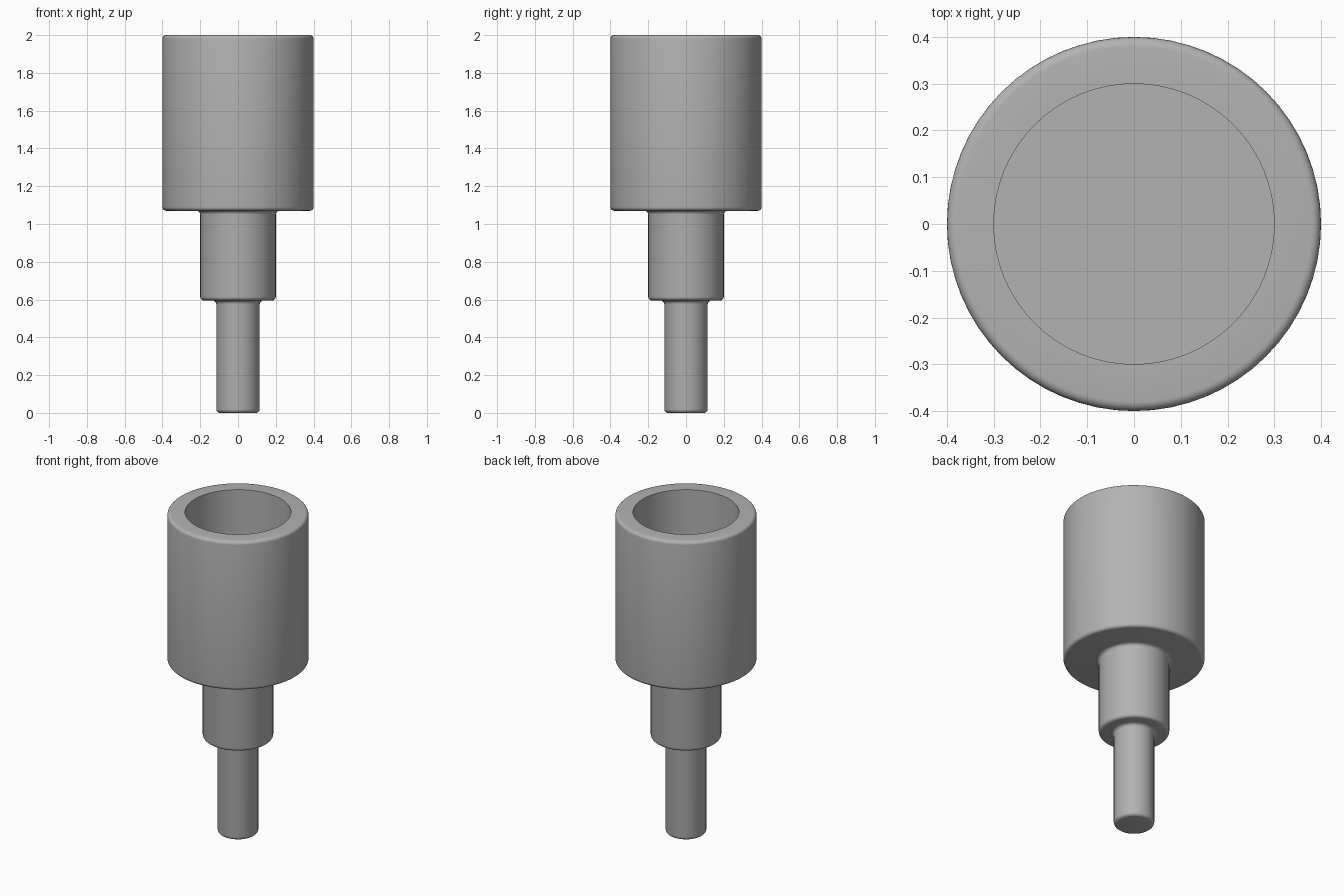
import bpy, bmesh, math
from mathutils import Vector

cube = bpy.data.objects.get("Cube")
if cube:
    bpy.data.objects.remove(cube)

SEGMENTS = 64

# Plain grey metal
metal = bpy.data.materials.new("grey metal")
metal.use_nodes = True
grey = (0.45, 0.45, 0.45, 1)
metal.diffuse_color = grey
metal.node_tree.nodes["Principled BSDF"].inputs["Base Color"].default_value = grey


def rounded(corners, radius, steps=5):
    """Round the right-angled corners that are flagged True."""
    points = []
    for i, (r, z, soft) in enumerate(corners):
        p = Vector((r, z))
        if not soft:
            points.append(p)
            continue
        a = (Vector(corners[i - 1][:2]) - p).normalized() * radius
        b = (Vector(corners[i + 1][:2]) - p).normalized() * radius
        for k in range(steps + 1):
            t = k / steps * math.pi / 2
            points.append(p + a * (1 - math.sin(t)) + b * (1 - math.cos(t)))
    return points


def lathe(name, points):
    """Spin a profile of (radius, height) points about the z axis."""
    bm = bmesh.new()
    verts = [bm.verts.new((p.x, 0, p.y)) for p in points]
    edges = [bm.edges.new(pair) for pair in zip(verts, verts[1:])]
    bmesh.ops.spin(bm, geom=verts + edges, cent=(0, 0, 0), axis=(0, 0, 1),
                   angle=math.tau, steps=SEGMENTS, use_duplicate=False)
    bmesh.ops.remove_doubles(bm, verts=bm.verts, dist=0.0005)
    bmesh.ops.recalc_face_normals(bm, faces=bm.faces)
    mesh = bpy.data.meshes.new(name)
    bm.to_mesh(mesh)
    bm.free()
    mesh.materials.append(metal)
    obj = bpy.data.objects.new(name, mesh)
    bpy.context.collection.objects.link(obj)
    bpy.context.view_layer.objects.active = obj
    obj.select_set(True)
    bpy.ops.object.shade_smooth_by_angle(angle=math.radians(30))
    obj.select_set(False)
    return obj


# Stepped shaft with a hollow cup on top: (radius, height, rounded corner)
profile = [
    (0, 0, False), (0.115, 0, True),              # pin
    (0.115, 0.595, True), (0.2, 0.595, True),     # collar
    (0.2, 1.07, True), (0.4, 1.07, True),         # cup
    (0.4, 2, True), (0.3, 2, False),              # rim
    (0.3, 1.2, False), (0, 1.2, False),           # bore
]
lathe("stepped_socket", rounded(profile, 0.02))
